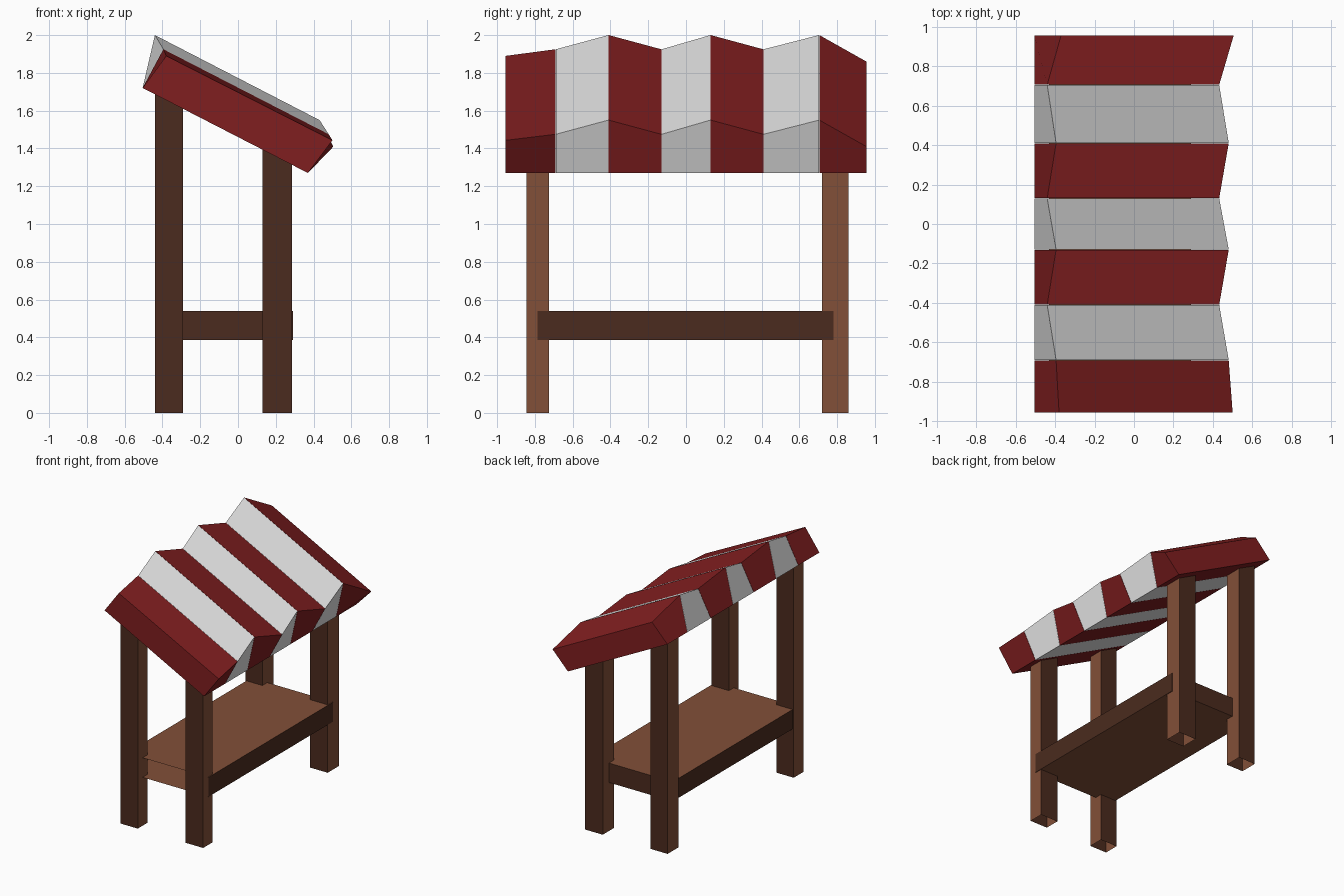
import bpy, bmesh

if "Cube" in bpy.data.objects:
    bpy.data.objects.remove(bpy.data.objects["Cube"])


def material(name, rgb):
    m = bpy.data.materials.new(name)
    m.diffuse_color = (*rgb, 1)
    m.use_nodes = True
    m.node_tree.nodes["Principled BSDF"].inputs["Base Color"].default_value = m.diffuse_color
    return m


RED = material("canopy red", (0.215, 0.013, 0.014))
WHITE = material("canopy white", (0.79, 0.79, 0.79))
LIGHT = material("light wood", (0.225, 0.08, 0.04))
DARK = material("dark wood", (0.07, 0.024, 0.013))


def finish(name, bm, mats):
    me = bpy.data.meshes.new(name)
    bm.to_mesh(me)
    bm.free()
    for m in mats:
        me.materials.append(m)
    ob = bpy.data.objects.new(name, me)
    bpy.context.collection.objects.link(ob)
    return ob


def prism(bm, loop_a, loop_b):
    """Solid between two matching loops of points."""
    a = [bm.verts.new(p) for p in loop_a]
    b = [bm.verts.new(p) for p in loop_b]
    n = len(a)
    bm.faces.new(a)
    bm.faces.new(b[::-1])
    for i in range(n):
        j = (i + 1) % n
        bm.faces.new((a[i], b[i], b[j], a[j]))
    bmesh.ops.recalc_face_normals(bm, faces=bm.faces)


def box(name, x, y, z0, z_left, z_right, light_rule, open_rule):
    """Box whose top may slope along x; rules on the face normal pick light and open sides."""
    bm = bmesh.new()
    loops = [[(x[0], v, z0), (x[1], v, z0), (x[1], v, z_right), (x[0], v, z_left)] for v in y]
    prism(bm, *loops)
    for f in bm.faces:
        f.material_index = 0 if light_rule(f.normal) else 1
    gone = [f for f in bm.faces if open_rule(f.normal)]
    bmesh.ops.delete(bm, geom=gone, context='FACES_ONLY')
    return finish(name, bm, (LIGHT, DARK))


def under(x):
    """Height of the canopy underside."""
    return 1.72 - (x + 0.505) * 0.45 / 0.875


# legs: open at the foot, tops cut to the canopy slope
for side, y in (("left", (-0.845, -0.725)), ("right", (0.72, 0.86))):
    for end, x in (("back", (-0.44, -0.29)), ("front", (0.13, 0.285))):
        box(f"{end}_{side}_leg", x, y, 0, under(x[0]) + 0.01, under(x[1]) + 0.01,
            lambda n: abs(n.x) > 0.9, lambda n: n.z < -0.9)

# counter shelf: light top and bottom, dark side boards, open at the front end
box("counter_shelf", (-0.43, 0.29), (-0.785, 0.782), 0.385, 0.54, 0.54,
    lambda n: abs(n.z) > 0.9, lambda n: n.y < -0.9)

# canopy sections: y, top back (x, z), top front (x, z)
PEAK = ((-0.44, 2.0), (0.432, 1.55))
VALLEY = ((-0.395, 1.925), (0.48, 1.475))
sections = [(-0.955, (-0.38, 1.89), (0.50, 1.443))]
for i, y in enumerate((-0.69, -0.41, -0.13, 0.13, 0.41, 0.705)):
    sections.append((y, *(PEAK if i % 2 else VALLEY)))
sections.append((0.955, (-0.37, 1.86), (0.505, 1.41)))
GAP = 0.001


def section_loop(s, y):
    _, back, front = s
    return [(-0.505, y, 1.72), (0.37, y, 1.27), (front[0], y, front[1]), (back[0], y, back[1])]


# canopy stripes, one folded slab each with a hairline gap between
for i, (a, b) in enumerate(zip(sections, sections[1:])):
    bm = bmesh.new()
    ya = a[0] + (GAP if i > 0 else 0)
    yb = b[0] - (GAP if i < 6 else 0)
    prism(bm, section_loop(a, ya), section_loop(b, yb))
    finish(f"canopy_stripe_{i + 1}", bm, [WHITE if i % 2 else RED])
